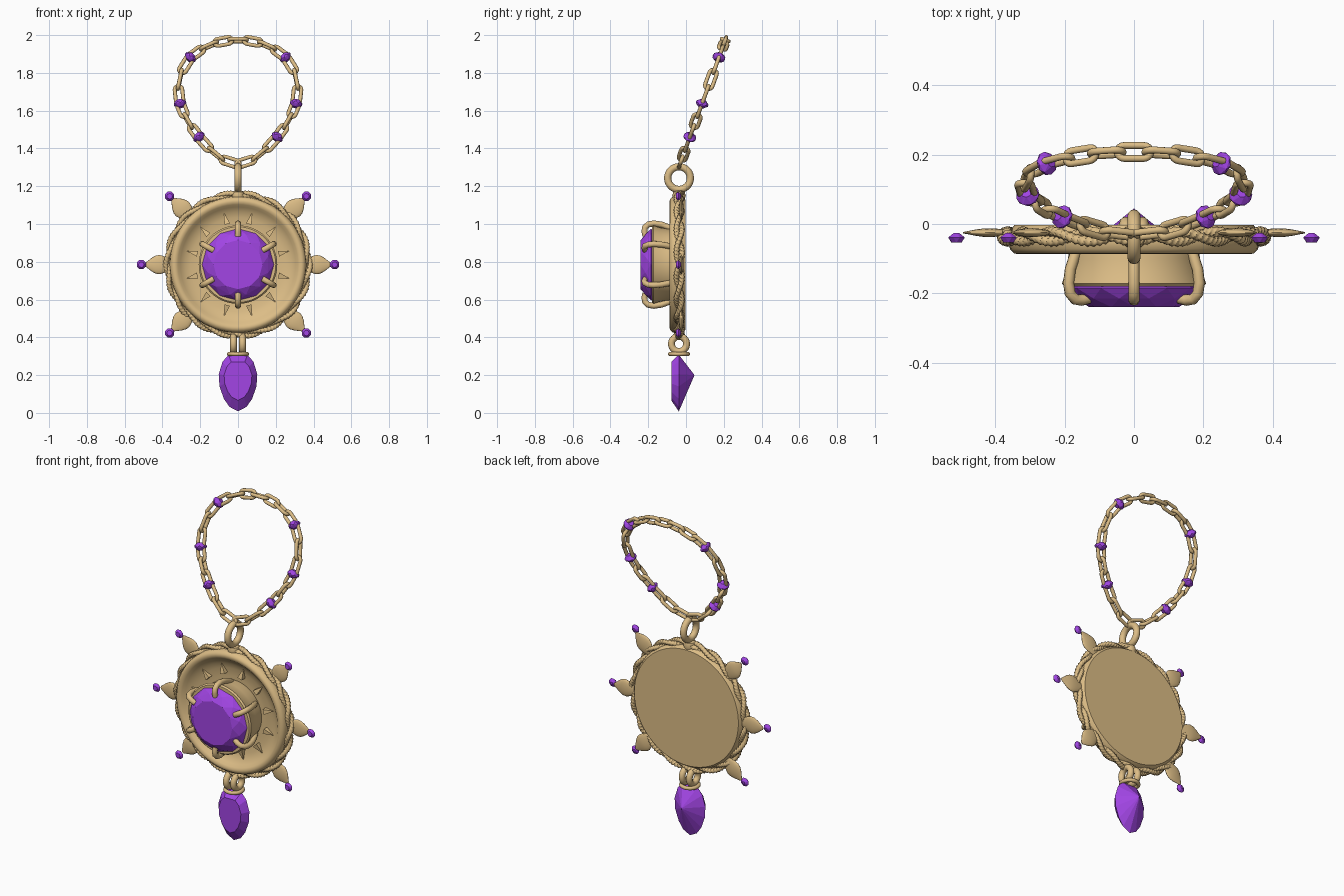
import bpy, bmesh
from math import sin, cos, pi, radians, atan2
from mathutils import Vector, Matrix

if "Cube" in bpy.data.objects:
    bpy.data.objects.remove(bpy.data.objects["Cube"])


def material(name, col):
    m = bpy.data.materials.new(name)
    m.diffuse_color = col
    m.use_nodes = True
    m.node_tree.nodes["Principled BSDF"].inputs["Base Color"].default_value = m.diffuse_color
    return m


GOLD = material("gold", (0.72, 0.51, 0.24, 1))
PURPLE = material("purple_gem", (0.36, 0.06, 0.78, 1))
CZ = 0.785                                   # medallion centre height
FACING = Matrix.Rotation(-pi / 2, 4, 'X')    # local z becomes world +y


def make(name, bm, mat, matrix=Matrix(), smooth=40):
    bm.transform(matrix)
    bmesh.ops.recalc_face_normals(bm, faces=bm.faces)
    me = bpy.data.meshes.new(name)
    bm.to_mesh(me)
    bm.free()
    me.materials.append(mat)
    ob = bpy.data.objects.new(name, me)
    bpy.context.collection.objects.link(ob)
    if smooth:
        bpy.ops.object.select_all(action='DESELECT')
        ob.select_set(True)
        bpy.context.view_layer.objects.active = ob
        bpy.ops.object.shade_smooth_by_angle(angle=radians(smooth))
    return ob


def skin(rings, closed):
    bm = bmesh.new()
    vs = [[bm.verts.new(p) for p in r] for r in rings]
    n = len(vs[0])
    for i in range(len(vs) if closed else len(vs) - 1):
        a, b = vs[i], vs[(i + 1) % len(vs)]
        for j in range(n):
            k = (j + 1) % n
            bm.faces.new((a[j], a[k], b[k], b[j]))
    if not closed:
        bm.faces.new(vs[0])
        bm.faces.new(vs[-1])
    return bm


def ring(r, h, n, turn=0.0):
    return [Vector((r * cos(2 * pi * (i + turn) / n), r * sin(2 * pi * (i + turn) / n), h)) for i in range(n)]


def lathe(name, profile, n, mat, matrix, smooth=40):
    return make(name, skin([ring(r, h, n) for r, h in profile], False), mat, matrix, smooth)


def gem(name, points, matrix=Matrix()):
    bm = bmesh.new()
    for p in points:
        bm.verts.new(p)
    res = bmesh.ops.convex_hull(bm, input=bm.verts)
    loose = [v for v in bm.verts if not v.link_faces]
    bmesh.ops.delete(bm, geom=loose, context='VERTS')
    return make(name, bm, PURPLE, matrix, 0)


def tube(name, pts, rad, side, closed=True, n=10, matrix=Matrix()):
    # sweep along a flat path; side is the path plane's normal
    rings, m = [], len(pts)
    for i, p in enumerate(pts):
        a = pts[(i - 1) % m] if closed else pts[max(i - 1, 0)]
        b = pts[(i + 1) % m] if closed else pts[min(i + 1, m - 1)]
        u = (b - a).normalized().cross(side)
        rings.append([p + rad * (cos(2 * pi * j / n) * u + sin(2 * pi * j / n) * side) for j in range(n)])
    return make(name, skin(rings, closed), GOLD, matrix, 60)


def radial(deg, r, y):
    # frame on the medallion: local z points outward, local y stays world y
    return (Matrix.Translation((0, y, CZ)) @ Matrix.Rotation(pi / 2 - radians(deg), 4, 'Y')
            @ Matrix.Translation((0, 0, r)))


centre = Matrix.Translation((0, 0, CZ)) @ FACING

# Dished medallion, gem collar and main stone
lathe("medallion_dish", [(.001, -.003), (.345, -.003), (.358, -.02), (.362, -.05), (.358, -.072), (.346, -.085),
                         (.332, -.087), (.318, -.08), (.305, -.066), (.28, -.05), (.25, -.04), (.2, -.036),
                         (.001, -.036)], 72, GOLD, centre)
lathe("gem_collar", [(.18, -.03), (.188, -.06), (.19, -.1), (.197, -.14), (.208, -.172), (.2, -.18), (.17, -.18),
                     (.17, -.03)], 48, GOLD, centre)
gem("main_gem", ring(.17, -.165, 12) + ring(.19, -.185, 12) + ring(.165, -.215, 12, .5) + ring(.13, -.24, 12),
    centre)

# Six claws and twelve small spikes
for i in range(6):
    path = [Vector((0, y, r)) for r, y in [(.18, -.06), (.197, -.09), (.212, -.13), (.218, -.17), (.213, -.2),
                                           (.197, -.217), (.175, -.22), (.152, -.215)]]
    tube("claw", path, .016, Vector((1, 0, 0)), False, 10, radial(30 + 60 * i, 0, 0))
for i in range(12):
    lathe("dish_spike", [(.022, 0), (.012, .028), (.001, .058)], 4, GOLD,
          radial(15 + 30 * i, .222, -.052) @ Matrix.Rotation(pi / 4, 4, 'Z'), 0)

# Rim: two twisted cords winding around each other
for s in (0, pi):
    rings = []
    N = 660
    for i in range(N):
        t = 2 * pi * i / N
        er = Vector((cos(t), 0, sin(t)))
        r, y = .37 + .011 * cos(9 * t + s), -.036 + .014 * sin(9 * t + s)
        row = []
        for j in range(12):
            a = 2 * pi * j / 12
            q = .0135 * (1 + .2 * cos(3 * a + 132 * t))
            row.append(er * (r + q * cos(a)) + Vector((0, y + q * sin(a), CZ)))
        rings.append(row)
    make("rim_cord", skin(rings, True), GOLD, Matrix(), 50)

# Six leaf points with tip gems
for d in (0, 45, 135, 180, 225, 315):
    lathe("leaf_point", [(.018, 0), (.03, .02), (.044, .045), (.051, .07), (.048, .09), (.036, .112), (.02, .132),
                         (.008, .148)], 20, GOLD, radial(d, .345, -.025) @ Matrix.Diagonal((1, .25, 1, 1)), 60)
    gem("tip_gem", ring(.008, .013, 8) + ring(.026, 0, 8, .5) + ring(.015, -.014, 8),
        radial(d, .512, -.039) @ FACING)


def hoop(name, loc, R, r, axis):
    base = [Vector((0, cos(2 * pi * i / 40), sin(2 * pi * i / 40))) if axis == 'X'
            else Vector((cos(2 * pi * i / 40), sin(2 * pi * i / 40), 0)) for i in range(40)]
    side = Vector((1, 0, 0)) if axis == 'X' else Vector((0, 0, 1))
    return tube(name, [p * R for p in base], r, side, True, 12, Matrix.Translation(loc))


# Bail, drop rings and cap
hoop("bail_ring", (0, -.037, 1.243), .06, .019, 'X')
lathe("bail_lug", [(.03, 0), (.036, .02), (.03, .04), (.012, .05)], 20, GOLD, Matrix.Translation((0, -.037, 1.13)))
for x in (-.024, .024):
    hoop("drop_ring", (x, -.037, .365), .04, .018, 'X')
hoop("drop_cap", (0, -.037, .312), .048, .011, 'Z')

# Pear-cut drop stone: flat table in front, point behind
half = [(.05, .308), (.082, .27), (.102, .205), (.098, .14), (.075, .075), (.045, .032)]
outline = half + [(0, .008)] + [(-x, z) for x, z in half]
pts = [Vector((x, -.038, z)) for x, z in outline]
pts += [Vector((x * .72, -.078, .19 + (z - .19) * .68)) for x, z in outline]
gem("drop_gem", pts + [Vector((0, .045, .2))])

# Chain path on a leaning plane, right half from bail to top
LEAN = .365
half_path = [(0, 1.315), (.1, 1.352), (.207, 1.46), (.265, 1.545), (.307, 1.637), (.312, 1.765), (.252, 1.882),
             (.13, 1.955), (0, 1.975)]


def lift(x, z):
    return Vector((x, .085 + LEAN * (z - 1.637), z))


normal = Vector((0, -1, LEAN)).normalized()
right = [lift(x, z) for x, z in half_path]
left = [lift(-x, z) for x, z in reversed(half_path[:-1])]
ctrl = right + left                            # bail -> right -> top -> left -> bail
dense = []
for i in range(len(ctrl) - 1):                 # smooth spline through the points
    p1, p2 = ctrl[i], ctrl[i + 1]
    p0 = ctrl[i - 1] if i else p1
    p3 = ctrl[i + 2] if i + 2 < len(ctrl) else p2
    dense.append([.5 * (2 * p1 + (p2 - p0) * t + (2 * p0 - 5 * p1 + 4 * p2 - p3) * t * t
                        + (3 * p1 - p0 - 3 * p2 + p3) * t ** 3) for t in [k / 20 for k in range(20)]])


def resample(path, n):
    cum = [0]
    for a, b in zip(path, path[1:]):
        cum.append(cum[-1] + (b - a).length)
    out = []
    for k in range(n + 1):
        d = cum[-1] * k / n
        i = max(j for j in range(len(path) - 1) if cum[j] <= d + 1e-9)
        out.append(path[i].lerp(path[i + 1], (d - cum[i]) / (cum[i + 1] - cum[i])))
    return out


def frame(pos, tangent, flip):
    side = tangent.cross(normal)
    a, b = (normal, -side) if flip else (side, normal)
    return Matrix.Translation(pos) @ Matrix((a, b, tangent)).transposed().to_4x4()


def link(a, b, flip):
    # stadium loop whose ends overlap the neighbouring links
    hl, w = (b - a).length / 2 + .008 - .02, .02
    path = [Vector((w * cos(t), 0, w * sin(t) + hl)) for t in [pi * k / 8 for k in range(9)]]
    path += [Vector((w * cos(t), 0, w * sin(t) - hl)) for t in [pi + pi * k / 8 for k in range(9)]]
    tube("chain_link", path, .0105, Vector((0, 1, 0)), True, 8, frame((a + b) / 2, (b - a).normalized(), flip))


# Links between the beads, then the faceted beads
stops = [0, 2, 4, 6, 10, 12, 14, 16]
counts = [3, 3, 3, 7, 3, 3, 3]
for s, e, n in zip(stops, stops[1:], counts):
    seg = [p for part in dense[s:e] for p in part] + [ctrl[e]]
    spots = resample(seg, n)
    for k in range(n):
        link(spots[k], spots[k + 1], k % 2 == 1)
    if e < 16:
        tan = (dense[e][1] - dense[e - 1][-1]).normalized()
        gem("chain_bead", ring(.016, -.021, 8) + ring(.034, -.005, 8, .5) + ring(.034, .005, 8)
            + ring(.016, .021, 8, .5), frame(ctrl[e], tan, False))
